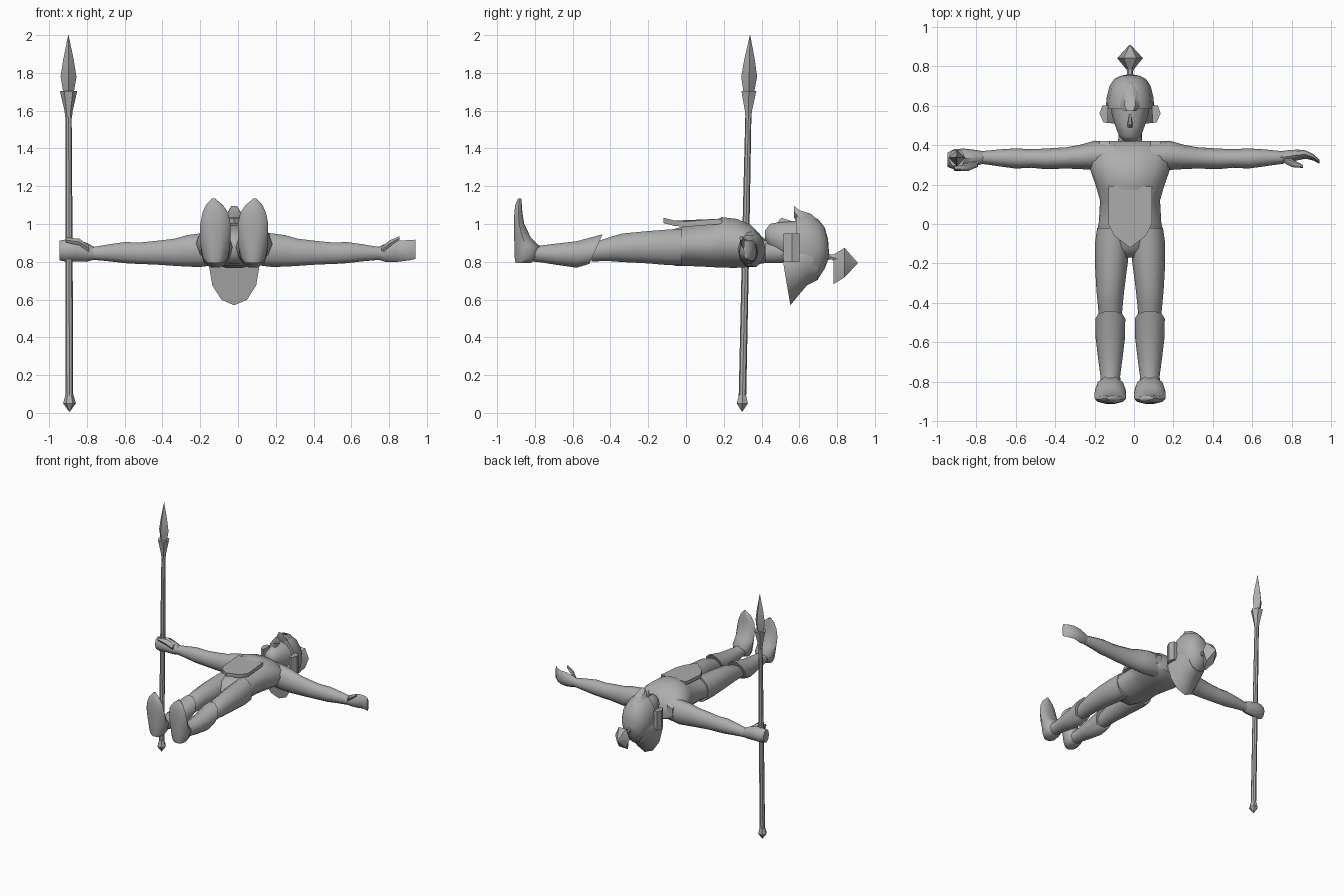
import bpy, bmesh, math
from mathutils import Vector

grey = bpy.data.materials.new("plain grey")
grey.diffuse_color = (0.42, 0.42, 0.42, 1)
MID = -0.02  # symmetry plane of the figure


def finish(name, bm, angle=50):
    bmesh.ops.remove_doubles(bm, verts=bm.verts, dist=0.0005)
    bmesh.ops.recalc_face_normals(bm, faces=bm.faces)
    me = bpy.data.meshes.new(name)
    bm.to_mesh(me)
    bm.free()
    me.materials.append(grey)
    ob = bpy.data.objects.new(name, me)
    bpy.context.collection.objects.link(ob)
    bpy.ops.object.select_all(action='DESELECT')
    ob.select_set(True)
    bpy.context.view_layer.objects.active = ob
    bpy.ops.object.shade_smooth_by_angle(angle=math.radians(angle))
    return ob


def loft(name, axis, rings, n=10, mirror=None, angle=50, turn=0.0):
    """Ring: (position, side centre, side radius, low, high[, middle[, slant]])."""
    bm = bmesh.new()
    for flip in ([False] if mirror is None else [False, True]):
        loops = []
        for r in rings:
            pos, cu, ru, lo, hi = r[:5]
            mid = r[5] if len(r) > 5 else (lo + hi) / 2
            slant = r[6] if len(r) > 6 else 0
            loop = []
            for i in range(n):
                a = 2 * math.pi * i / n + turn
                u, s = cu + ru * math.cos(a), math.sin(a)
                v = mid + s * ((hi - mid) if s > 0 else (mid - lo))
                p = pos + slant * (v - mid)
                co = {'X': (p, u, v), 'Y': (u, p, v), 'Z': (u, v, p)}[axis]
                if flip:
                    co = (2 * mirror - co[0], co[1], co[2])
                loop.append(bm.verts.new(co))
            loops.append(loop)
        for a, b in zip(loops, loops[1:]):
            for i in range(n):
                j = (i + 1) % n
                bm.faces.new((a[i], a[j], b[j], b[i]))
        bm.faces.new(loops[0])
        bm.faces.new(loops[-1])
    return finish(name, bm, angle)


def plate(name, outline, thick, mirror=None):
    """Closed 3D outline extruded along the vector thick."""
    bm = bmesh.new()
    for flip in ([False] if mirror is None else [False, True]):
        fix = lambda p: (2 * mirror - p[0], p[1], p[2]) if flip else p
        a = [bm.verts.new(fix(p)) for p in outline]
        b = [bm.verts.new(fix(tuple(Vector(p) + Vector(thick)))) for p in outline]
        bm.faces.new(a)
        bm.faces.new(b[::-1])
        for i in range(len(a)):
            j = (i + 1) % len(a)
            bm.faces.new((a[i], a[j], b[j], b[i]))
    return finish(name, bm, 30)


# Torso and hips
loft("torso", 'Y', [
    (-0.17, MID, 0.04, 0.83, 0.92), (-0.12, MID, 0.12, 0.79, 0.96),
    (-0.05, MID, 0.170, 0.775, 0.98), (0.01, MID, 0.158, 0.775, 0.995),
    (0.12, MID, 0.152, 0.77, 1.005), (0.19, MID, 0.172, 0.765, 1.04),
    (0.27, MID, 0.200, 0.765, 1.03), (0.34, MID, 0.21, 0.77, 1.0),
    (0.39, MID, 0.19, 0.785, 0.95), (0.42, MID, 0.13, 0.80, 0.90)], n=14)
# Pointed armour flap hanging over the hips
plate("armour_flap", [(-0.13, 0.19, 1.0), (0.09, 0.19, 1.0), (0.09, 0.0, 0.985),
                      (0.06, -0.06, 0.99), (MID, -0.12, 1.005),
                      (-0.10, -0.06, 0.99), (-0.13, 0.0, 0.985)], (0, 0, 0.028))
# Shoulder straps
plate("shoulder_strap", [(0.08, 0.36, 0.96), (0.14, 0.36, 0.94), (0.135, 0.42, 0.91),
                         (0.085, 0.42, 0.92)], (0, 0, -0.07), MID)

# Thighs
L = MID + 0.10
loft("thigh", 'Y', [
    (-0.50, L, 0.055, 0.80, 0.90), (-0.40, L, 0.064, 0.80, 0.935),
    (-0.34, L, 0.070, 0.795, 0.953), (-0.20, L - 0.005, 0.083, 0.787, 0.967),
    (-0.10, L - 0.01, 0.088, 0.778, 0.975), (-0.02, L - 0.015, 0.082, 0.778, 0.98)],
    mirror=MID)
# Boot shafts with slanted knee tops
loft("boot_shaft", 'Y', [
    (-0.83, L, 0.053, 0.80, 0.90), (-0.77, L, 0.050, 0.795, 0.888),
    (-0.68, L, 0.062, 0.78, 0.90), (-0.58, L, 0.074, 0.765, 0.912),
    (-0.48, L, 0.076, 0.785, 0.95, 0.86, 0.45)], mirror=MID)
# Feet, toes pointing up
loft("foot", 'Z', [
    (0.793, L, 0.045, -0.905, -0.82), (0.82, L, 0.066, -0.91, -0.78),
    (0.88, L, 0.078, -0.912, -0.77), (0.93, L, 0.080, -0.912, -0.82),
    (1.00, L, 0.080, -0.912, -0.855), (1.06, L, 0.068, -0.91, -0.865),
    (1.10, L + 0.005, 0.045, -0.905, -0.868), (1.135, L + 0.01, 0.008, -0.89, -0.872)],
    mirror=MID)

# Arms
ARM = -0.01
loft("arm", 'X', [
    (0.08, 0.345, 0.07, 0.78, 0.97), (0.18, 0.348, 0.074, 0.768, 0.955),
    (0.25, 0.340, 0.062, 0.770, 0.945), (0.32, 0.335, 0.054, 0.775, 0.925),
    (0.43, 0.330, 0.052, 0.783, 0.912), (0.50, 0.332, 0.047, 0.785, 0.905),
    (0.58, 0.332, 0.051, 0.79, 0.907), (0.66, 0.335, 0.043, 0.80, 0.895),
    (0.76, 0.337, 0.031, 0.81, 0.878)], mirror=ARM)
# Open hand
loft("open_palm", 'X', [
    (0.74, 0.337, 0.031, 0.812, 0.878), (0.78, 0.342, 0.032, 0.80, 0.895),
    (0.83, 0.350, 0.027, 0.798, 0.912), (0.87, 0.352, 0.021, 0.803, 0.913),
    (0.91, 0.337, 0.016, 0.808, 0.915), (0.94, 0.315, 0.010, 0.815, 0.917)], n=8)
loft("open_thumb", 'X', [
    (0.76, 0.33, 0.020, 0.84, 0.88), (0.80, 0.308, 0.020, 0.875, 0.915),
    (0.855, 0.292, 0.008, 0.915, 0.937)], n=6)
# Gripping hand
loft("fist", 'X', [
    (-0.76, 0.337, 0.031, 0.812, 0.878), (-0.80, 0.335, 0.04, 0.80, 0.90),
    (-0.86, 0.332, 0.050, 0.802, 0.92), (-0.91, 0.328, 0.052, 0.80, 0.918),
    (-0.945, 0.325, 0.036, 0.808, 0.912)], n=8)
loft("fist_thumb", 'X', [
    (-0.79, 0.31, 0.02, 0.85, 0.89), (-0.84, 0.288, 0.02, 0.885, 0.925),
    (-0.91, 0.285, 0.013, 0.90, 0.93)], n=6)


# Spear, leaning slightly back
def spear_part(name, profile, n):
    rings = []
    for z, r in profile:
        t = z / 2
        x, y = -0.892 - 0.006 * t, 0.297 + 0.042 * t
        rings.append((z, x, r, y - r, y + r))
    loft(name, 'Z', rings, n, angle=40)


spear_part("spear_shaft", [(0.05, 0.020), (0.9, 0.019), (1.60, 0.016)], 8)
spear_part("spear_butt", [(0.008, 0.003), (0.05, 0.034), (0.10, 0.020)], 6)
spear_part("spear_collar", [(1.56, 0.017), (1.60, 0.022), (1.705, 0.046)], 6)
spear_part("spear_tip", [(1.69, 0.027), (1.78, 0.042), (1.87, 0.028), (2.0, 0.001)], 4)

# Neck, face and nose
loft("neck", 'Y', [(0.37, MID, 0.075, 0.785, 0.93), (0.42, MID, 0.060, 0.79, 0.90),
                   (0.52, MID, 0.058, 0.79, 0.92)])
loft("face", 'Y', [
    (0.418, MID, 0.030, 0.92, 0.965), (0.445, MID, 0.055, 0.87, 1.0),
    (0.50, MID, 0.076, 0.83, 1.012), (0.55, MID, 0.092, 0.80, 1.015),
    (0.62, MID, 0.10, 0.76, 1.02)], n=12)
loft("nose", 'Y', [(0.49, MID, 0.012, 0.99, 1.02), (0.505, MID, 0.013, 0.99, 1.036),
                   (0.56, MID, 0.006, 0.99, 1.017)], n=6)

# Helmet dome with raised brow peak
loft("helmet_dome", 'Y', [
    (0.583, MID, 0.117, 0.70, 1.055, 0.90), (0.64, MID, 0.119, 0.69, 1.055, 0.88),
    (0.70, MID, 0.104, 0.71, 1.025, 0.87), (0.735, MID, 0.080, 0.765, 0.98, 0.87),
    (0.752, MID, 0.045, 0.81, 0.92), (0.757, MID, 0.012, 0.82, 0.85)], n=12)
loft("brow_peak", 'Y', [(0.572, MID, 0.03, 1.03, 1.10), (0.60, MID, 0.055, 0.98, 1.08),
                        (0.66, MID, 0.05, 0.98, 1.06), (0.72, MID, 0.02, 0.96, 1.005)], n=6)
# Flared neck guard
loft("neck_guard", 'Y', [
    (0.517, MID, 0.134, 0.57, 0.84, 0.78, -0.17), (0.58, MID, 0.126, 0.625, 0.90, 0.80, -0.1),
    (0.64, MID, 0.117, 0.675, 0.92, 0.82), (0.70, MID, 0.09, 0.705, 0.90, 0.82)], n=12)
# Ear flaps
plate("ear_flap", [(0.095, 0.515, 0.80), (0.115, 0.515, 0.80), (0.135, 0.56, 0.80),
                   (0.12, 0.60, 0.80), (0.09, 0.60, 0.80)], (0, 0, 0.15), MID)

# Topknot on a short stem
loft("topknot_stem", 'Y', [(0.74, MID, 0.022, 0.805, 0.85), (0.77, MID, 0.014, 0.81, 0.84),
                           (0.80, MID, 0.025, 0.79, 0.845)], n=6)
loft("topknot", 'Y', [
    (0.78, MID, 0.016, 0.665, 0.845, 0.79), (0.84, MID, 0.065, 0.705, 0.885, 0.80),
    (0.908, MID, 0.003, 0.79, 0.796)], n=6, angle=40)
